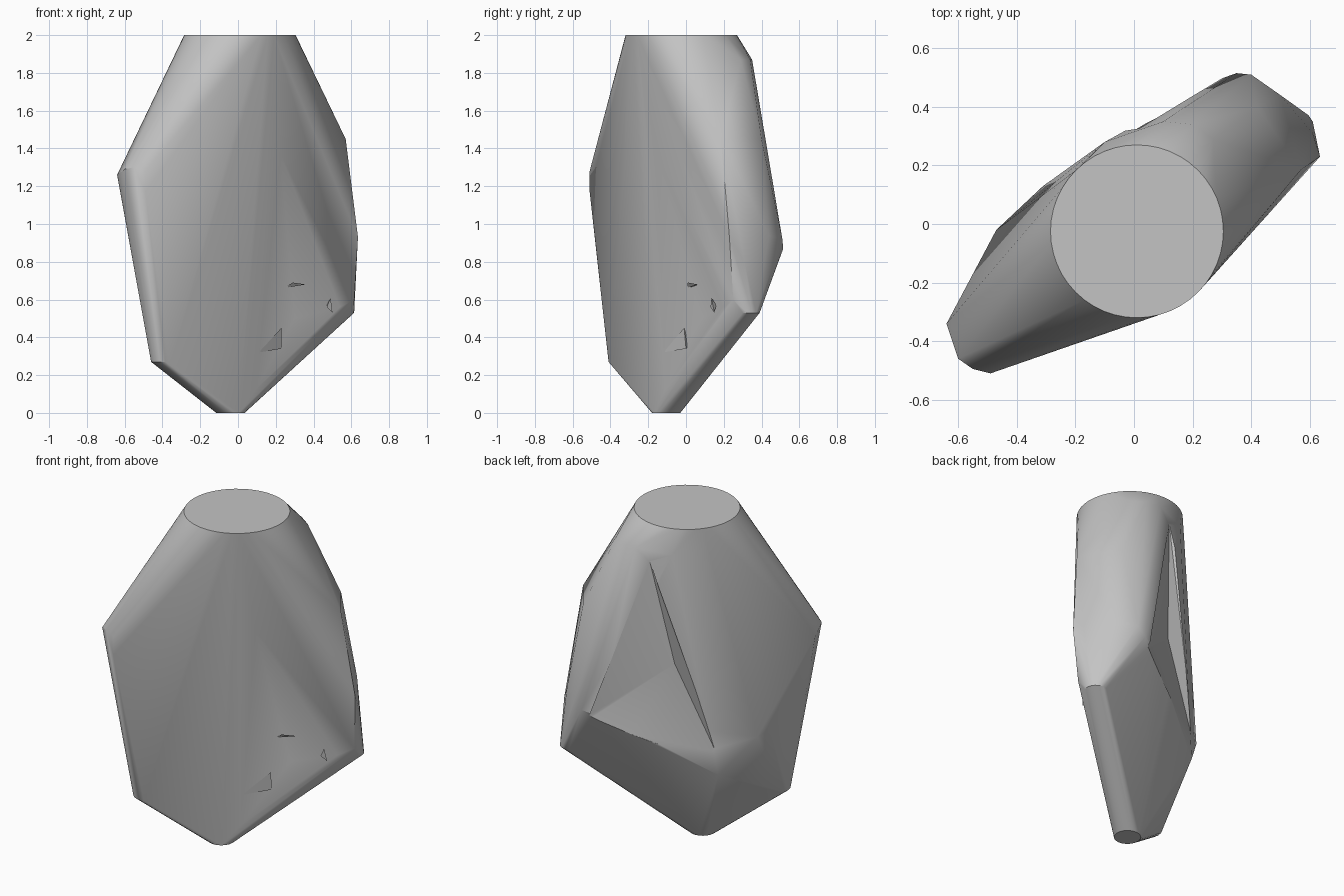
import bpy
import bmesh
import math
from mathutils import Vector

default = bpy.data.objects.get("Cube")
if default:
    bpy.data.objects.remove(default)

# One stone-grey material
grey = bpy.data.materials.new("plain grey")
grey.use_nodes = True
colour = (0.55, 0.55, 0.55, 1)
grey.diffuse_color = colour
grey.node_tree.nodes["Principled BSDF"].inputs["Base Color"].default_value = colour


def ring(x, y, z, radius, sides):
    turn = 2 * math.pi / sides
    return [(x + radius * math.cos(i * turn), y + radius * math.sin(i * turn), z)
            for i in range(sides)]


def hull(name, points):
    """Wrap a tight skin round a handful of points."""
    bm = bmesh.new()
    for p in points:
        bm.verts.new(p)
    bmesh.ops.convex_hull(bm, input=bm.verts[:])
    loose = [v for v in bm.verts if not v.link_faces]
    bmesh.ops.delete(bm, geom=loose, context='VERTS')
    bmesh.ops.recalc_face_normals(bm, faces=bm.faces[:])
    mesh = bpy.data.meshes.new(name)
    bm.to_mesh(mesh)
    bm.free()
    obj = bpy.data.objects.new(name, mesh)
    bpy.context.scene.collection.objects.link(obj)
    return obj


def dent_cutter(name, deepest, corners, outward):
    """Shallow pyramid that presses a crease into the skin."""
    out = Vector(outward)
    points = [Vector(deepest)]
    for c in corners:
        points += [Vector(c) + out * 0.02, Vector(c) + out * 0.4]
    cutter = hull(name, points)
    cutter.hide_render = True
    return cutter


# Body: round neck, small foot and rounded shoulder corners
points = ring(0.01, -0.025, 2, 0.295, 48)
points += ring(-0.04, -0.105, 0, 0.075, 20)
points += ring(-0.385, -0.335, 0.27, 0.075, 16)
points += ring(0.55, 0.325, 0.53, 0.065, 16)
# Upper corner on the -x side
points += [(-0.64, -0.34, 1.26), (-0.6, -0.46, 1.29), (-0.55, -0.495, 1.3),
           (-0.49, -0.51, 1.28), (-0.49, -0.51, 1.17), (-0.58, -0.41, 1.34)]
# Back ledge under the neck
points += [(0.27, 0.29, 1.87), (0.2, 0.34, 1.87), (0.1, 0.35, 1.87),
           (-0.1, 0.28, 1.85), (-0.23, 0.16, 1.87)]
# Faceted corner on the +x side
points += [(0.57, 0.185, 1.45), (0.42, 0.4, 1.45), (0.635, 0.23, 0.93),
           (0.5, 0.44, 0.94), (0.61, 0.31, 0.8), (0.615, 0.25, 0.6),
           (0.4, 0.51, 0.92), (0.35, 0.515, 0.87), (0.28, 0.49, 0.85)]
# Lower back bulge
points += [(-0.5, -0.1, 0.74), (-0.47, -0.02, 0.72), (-0.31, 0.13, 0.5)]
body = hull("body", points)

# Creases in the front and the back
cutters = [
    dent_cutter("front_crease_cutter", (0.3, 0.08, 0.5),
                [(0.03, -0.14, 0.03), (0.61, 0.25, 0.58), (0.17, -0.28, 1.9)],
                (0.6, -0.8, 0)),
    dent_cutter("back_crease_cutter", (-0.07, 0.21, 1.15),
                [(0.33, 0.48, 0.82), (0.03, 0.31, 1.8), (-0.33, 0.11, 0.55)],
                (-0.6, 0.8, 0)),
]
for cutter in cutters:
    cut = body.modifiers.new(cutter.name, 'BOOLEAN')
    cut.operation = 'DIFFERENCE'
    cut.solver = 'EXACT'
    cut.object = cutter
bpy.context.view_layer.update()
graph = bpy.context.evaluated_depsgraph_get()
carved = bpy.data.meshes.new_from_object(body.evaluated_get(graph))
body.modifiers.clear()
body.data = carved
for cutter in cutters:
    bpy.data.objects.remove(cutter)

# Small shards standing out of the front
parts = [
    body,
    hull("large_shard", [(0.11, -0.12, 0.32), (0.23, -0.01, 0.45),
                         (0.23, 0.0, 0.34), (0.2, 0.02, 0.36)]),
    hull("upper_shard", [(0.24, 0.0, 0.66), (0.29, 0.01, 0.69),
                         (0.36, 0.06, 0.68), (0.29, 0.05, 0.67)]),
    hull("side_shard", [(0.49, 0.135, 0.61), (0.5, 0.15, 0.53),
                        (0.47, 0.13, 0.56), (0.47, 0.16, 0.57)]),
]
for part in parts:
    part.data.materials.clear()
    part.data.materials.append(grey)

# Smooth the rounded corners, keep the rims sharp
bpy.ops.object.select_all(action='DESELECT')
body.select_set(True)
bpy.context.view_layer.objects.active = body
bpy.ops.object.shade_smooth_by_angle(angle=math.radians(30))
